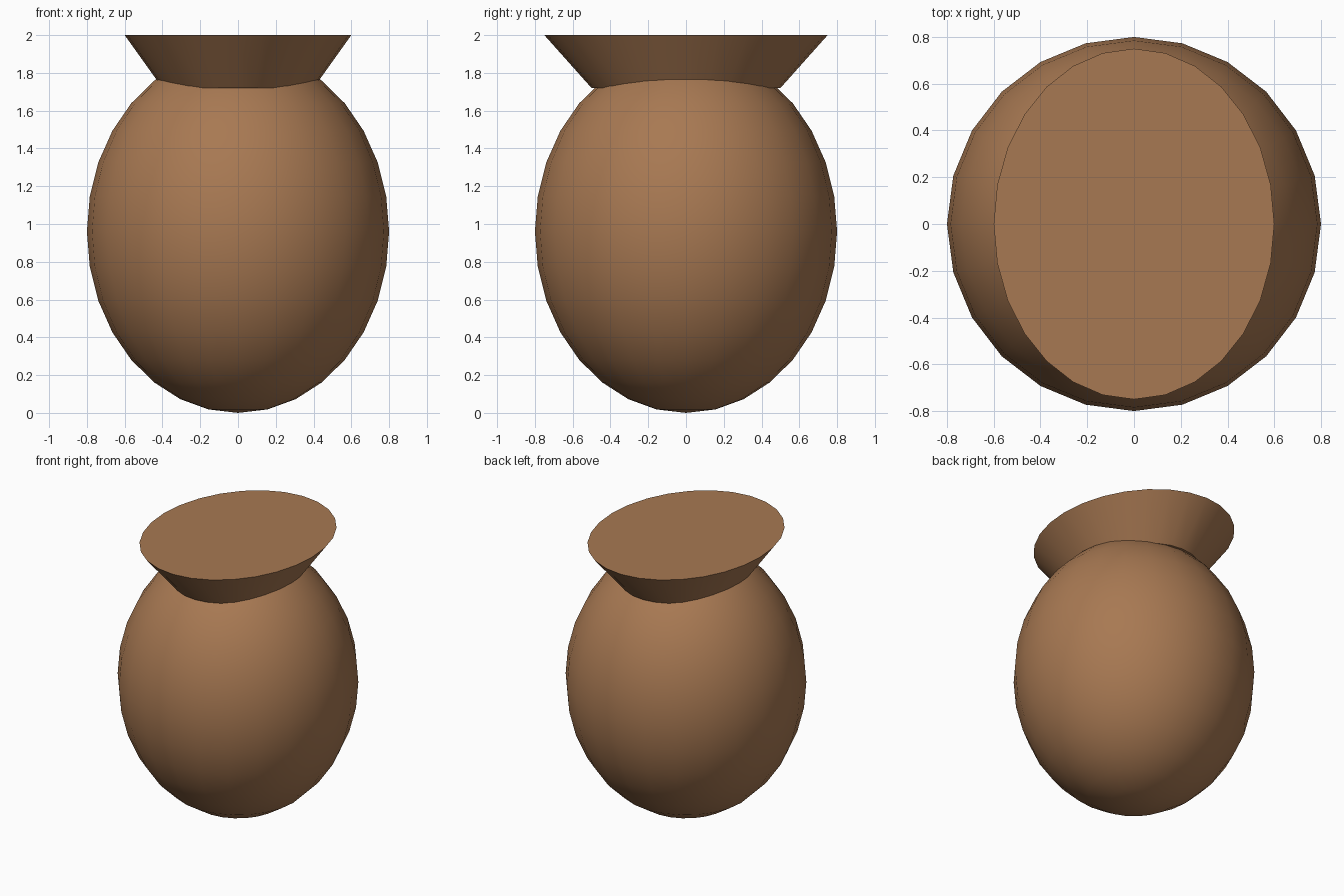
import bpy
import math

if "Cube" in bpy.data.objects:
    bpy.data.objects.remove(bpy.data.objects["Cube"])

clay = bpy.data.materials.new("brown clay")
clay.diffuse_color = (0.39, 0.19, 0.085, 1)
clay.use_nodes = True
clay.node_tree.nodes["Principled BSDF"].inputs["Base Color"].default_value = clay.diffuse_color


def finish(name, scale):
    """Name, scale, colour and smooth the active primitive."""
    obj = bpy.context.object
    obj.name = name
    obj.scale = scale
    bpy.ops.object.transform_apply(location=False, rotation=False, scale=True)
    obj.data.materials.append(clay)
    bpy.ops.object.shade_smooth_by_angle(angle=math.radians(35))
    return obj


# Egg-shaped body
bpy.ops.mesh.primitive_uv_sphere_add(segments=24, ring_count=16, radius=0.8,
                                     location=(0, 0, 0.96))
finish("body", (1, 1, 1.2))

# Flared oval collar, closed at both ends
bpy.ops.mesh.primitive_cone_add(vertices=28, radius1=0.5, radius2=0.75,
                                depth=0.28, location=(0, 0, 1.86))
finish("flared_collar", (0.8, 1, 1))
